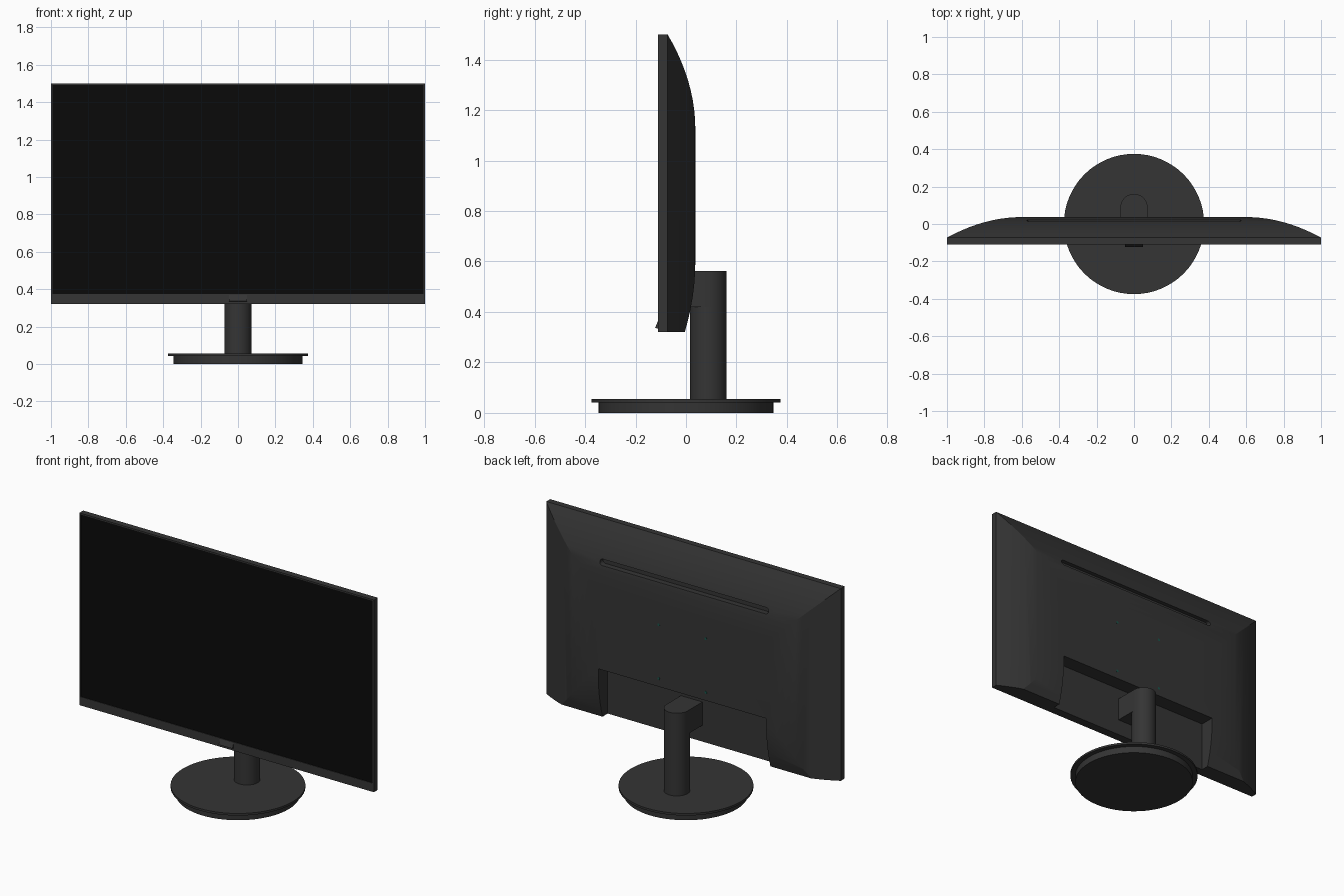
import bpy, bmesh, math
from mathutils import Vector

if "Cube" in bpy.data.objects:
    bpy.data.objects.remove(bpy.data.objects["Cube"])


def material(name, rgb):
    m = bpy.data.materials.new(name)
    m.diffuse_color = (*rgb, 1)
    m.use_nodes = True
    m.node_tree.nodes["Principled BSDF"].inputs["Base Color"].default_value = m.diffuse_color
    return m


DARK = material("dark_plastic", (0.035, 0.035, 0.035))
BLACK = material("screen_black", (0.003, 0.003, 0.003))
TEAL = material("screw_teal", (0.01, 0.09, 0.07))


def prism(name, outline, axis, lo, hi, mat=DARK):
    """Extrude a 2D outline along an axis; outline holds the other two coordinates in order."""
    bm = bmesh.new()

    def ring(t):
        verts = []
        for p in outline:
            c = list(p)
            c.insert("xyz".index(axis), t)
            verts.append(bm.verts.new(Vector(c)))
        return verts
    a, b = ring(lo), ring(hi)
    bm.faces.new(a)
    bm.faces.new(b)
    n = len(a)
    for i in range(n):
        bm.faces.new((a[i], a[(i + 1) % n], b[(i + 1) % n], b[i]))
    bmesh.ops.recalc_face_normals(bm, faces=bm.faces)
    me = bpy.data.meshes.new(name)
    bm.to_mesh(me)
    bm.free()
    ob = bpy.data.objects.new(name, me)
    bpy.context.collection.objects.link(ob)
    me.materials.append(mat)
    return ob


def rect(a0, a1, b0, b1):
    return [(a0, b0), (a1, b0), (a1, b1), (a0, b1)]


def arc(cx, cy, r, start, end, n):
    return [(cx + r * math.cos(math.radians(start + (end - start) * i / n)),
             cy + r * math.sin(math.radians(start + (end - start) * i / n))) for i in range(n + 1)]


def circle(cx, cy, r, n):
    return arc(cx, cy, r, 0, 360, n)[:-1]


def boolean(ob, cutter, op):
    mod = ob.modifiers.new(op, 'BOOLEAN')
    mod.operation, mod.solver, mod.object = op, 'EXACT', cutter
    bpy.context.view_layer.objects.active = ob
    bpy.ops.object.modifier_apply(modifier=mod.name)
    bpy.data.objects.remove(cutter)


def smooth(ob, angle=30):
    bpy.ops.object.select_all(action='DESELECT')
    ob.select_set(True)
    bpy.context.view_layer.objects.active = ob
    bpy.ops.object.shade_smooth_by_angle(angle=math.radians(angle))


FRONT, SEAM, BACK = -0.11, -0.073, 0.037
N = 10
bulge = [(i / N, BACK - (BACK - SEAM) * (i / N) ** 2) for i in range(N + 1)]

# Front frame with shallow screen opening
frame = prism("front_frame", rect(-1, 1, 0.32, 1.5), 'y', FRONT, SEAM)
boolean(frame, prism("opening", rect(-0.992, 0.992, 0.373, 1.492), 'y', -0.2, FRONT + 0.006), 'DIFFERENCE')
prism("screen", rect(-0.992, 0.992, 0.373, 1.492), 'y', FRONT + 0.003, FRONT + 0.008, BLACK)
prism("power_tab", [(FRONT + 0.002, 0.373), (-0.122, 0.337), (FRONT + 0.002, 0.333)], 'x', -0.047, 0.047)

# Back shell: side profile crossed with plan profile gives the mitred corners
side = [(SEAM, 0.32)]
side += [(BACK - 0.042 * (i / 6) ** 2, 0.6 - 0.28 * i / 6) for i in range(6, -1, -1)]
side += [(y, 1.125 + 0.375 * t) for t, y in bulge]
shell = prism("back_shell", side, 'x', -1.1, 1.1)
plan = [(0.6 + 0.4 * t, y) for t, y in bulge]
plan = [(-0.999, -0.2), (0.999, -0.2)] + plan[::-1] + [(-x, y) for x, y in plan]
boolean(shell, prism("plan_cutter", plan, 'z', 0.2, 1.6), 'INTERSECT')

# Stand recess and vent slot cut into the shell
boolean(shell, prism("recess_cutter", rect(-0.57, 0.57, 0.2, 0.63), 'y', -0.055, 0.2), 'DIFFERENCE')
slot = arc(0.555, 1.28, 0.018, -90, 90, 8) + arc(-0.555, 1.28, 0.018, 90, 270, 8)
boolean(shell, prism("slot_cutter", slot, 'y', -0.012, 0.2), 'DIFFERENCE')
smooth(shell, 20)

# Mounting screws
for i, (x, z) in enumerate([(x, z) for x in (-0.16, 0.16) for z in (0.68, 1.01)]):
    prism(f"mount_screw_{i + 1}", circle(x, z, 0.008, 12), 'y', 0.03, BACK + 0.001, TEAL)

# Stand: round column, head reaching into the recess, stepped disc base
CY, R = 0.088, 0.073
smooth(prism("stand_column", circle(0, CY, R, 32), 'z', 0.05, 0.42))
head = arc(0, CY, R, 0, 180, 16) + [(-R, -0.06), (R, -0.06)]
smooth(prism("stand_head", head, 'z', 0.42, 0.563))
smooth(prism("base_plate", circle(0, 0, 0.375, 64), 'z', 0.042, 0.055))
smooth(prism("base_foot", circle(0, 0, 0.346, 64), 'z', 0, 0.043))
